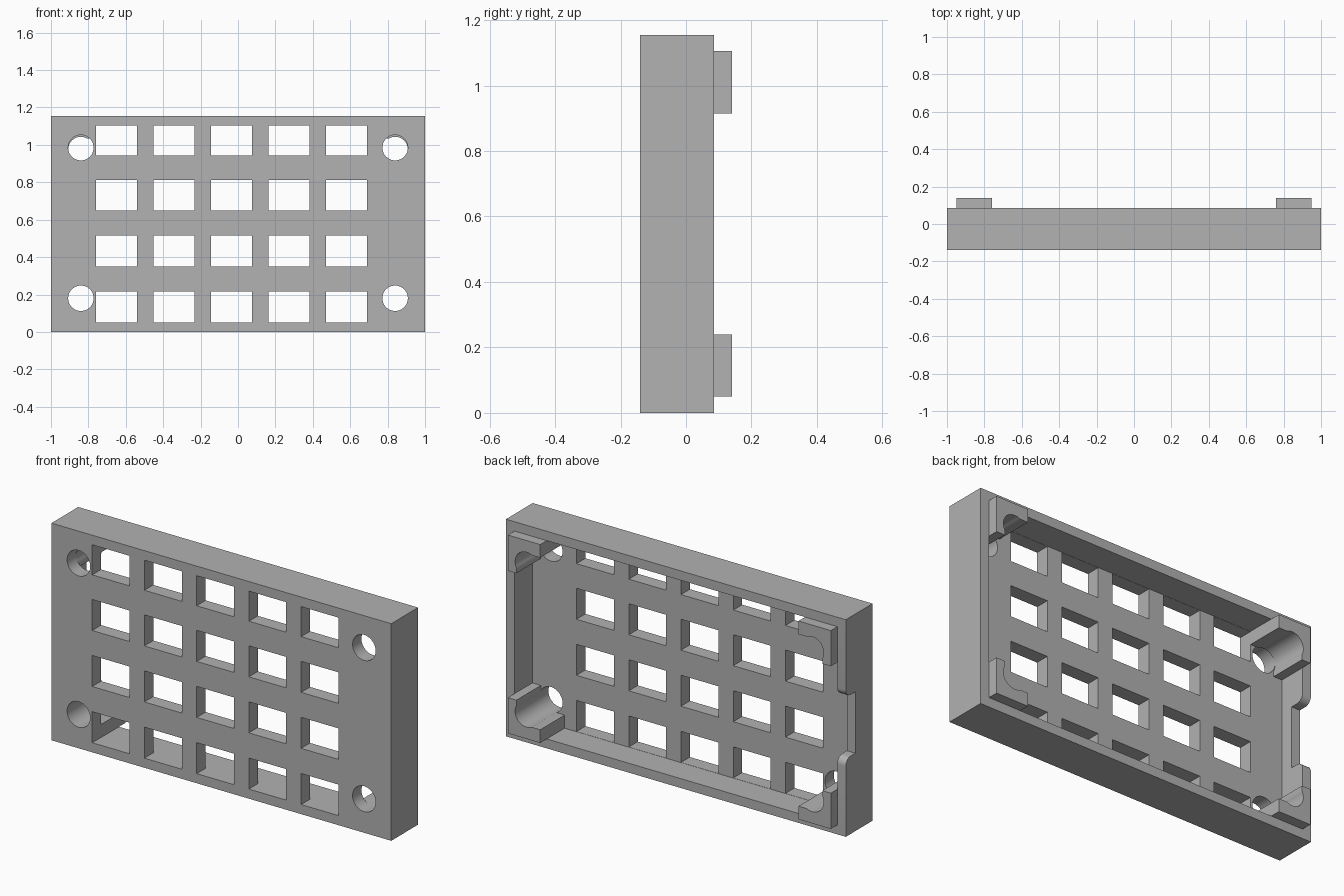
import bpy, bmesh, math

if "Cube" in bpy.data.objects:
    bpy.data.objects.remove(bpy.data.objects["Cube"], do_unlink=True)

HEIGHT, FRONT, BACK = 1.155, -0.14, 0.085
FLOOR, POST_TOP = -0.065, 0.14          # inner face of the front plate, end of the posts
MID = HEIGHT / 2
BORE_X, BORE_Z, BORE_R = 0.84, 0.18, 0.068

grey = bpy.data.materials.new("plain grey")
grey.use_nodes = True
grey.diffuse_color = (0.445, 0.445, 0.445, 1)
grey.node_tree.nodes["Principled BSDF"].inputs["Base Color"].default_value = grey.diffuse_color


def prism(bm, outline, axis, lo, hi):
    """Extrude a closed outline along x (points y, z) or y (points x, z)."""
    def place(p, d):
        return (d, p[0], p[1]) if axis == "x" else (p[0], d, p[1])
    a = [bm.verts.new(place(p, lo)) for p in outline]
    b = [bm.verts.new(place(p, hi)) for p in outline]
    bm.faces.new(a)
    bm.faces.new(b[::-1])
    for i in range(len(a)):
        j = (i + 1) % len(a)
        bm.faces.new((a[i], b[i], b[j], a[j]))


def rect(x0, x1, z0, z1):
    return [(x0, z0), (x1, z0), (x1, z1), (x0, z1)]


def arc(cx, cz, r, start, end, n):
    angles = [math.radians(start + (end - start) * i / n) for i in range(n + 1)]
    return [(cx + r * math.cos(t), cz + r * math.sin(t)) for t in angles]


def make(name, shapes):
    bm = bmesh.new()
    for shape in shapes:
        prism(bm, *shape)
    bmesh.ops.recalc_face_normals(bm, faces=bm.faces)
    mesh = bpy.data.meshes.new(name)
    bm.to_mesh(mesh)
    bm.free()
    mesh.materials.append(grey)
    ob = bpy.data.objects.new(name, mesh)
    bpy.context.collection.objects.link(ob)
    return ob


def select(ob):
    bpy.ops.object.select_all(action="DESELECT")
    ob.select_set(True)
    bpy.context.view_layer.objects.active = ob


def cut(ob, name, shapes):
    cutter = make(name, shapes)
    cutter.hide_render = True
    mod = ob.modifiers.new(name, "BOOLEAN")
    mod.operation, mod.solver, mod.object = "DIFFERENCE", "EXACT", cutter
    select(ob)
    bpy.ops.object.modifier_apply(modifier=name)
    bpy.data.objects.remove(cutter, do_unlink=True)


# Shallow case, open at the back
case = make("case", [(rect(-1, 1, 0, HEIGHT), "y", FRONT, BACK)])
cut(case, "cavity", [(rect(-0.95, 0.95, 0.05, 1.105), "y", FLOOR, 0.3)])

# Grid of rectangular openings in the front plate
openings = []
for x in (-0.76, -0.453, -0.145, 0.162, 0.47):
    for z in (0.051, 0.35, 0.648, 0.944):
        openings.append((rect(x, x + 0.22, z, min(z + 0.165, 1.104)), "y", -0.3, 0))
cut(case, "openings", openings)

# Round holes in the four corners
holes = []
for sx in (-1, 1):
    for z in (BORE_Z, HEIGHT + 0.01 - BORE_Z):
        holes.append((arc(sx * BORE_X, z, BORE_R, 0, 352.5, 47), "y", -0.3, 0))
cut(case, "holes", holes)

# Notch with rounded lips in the rim of one side wall
half, r, depth = 0.163, 0.04, 0.08
lower = arc(BACK - r, MID - half - r, r, 0, 90, 8)
upper = [(y, 2 * MID - z) for y, z in reversed(lower)]
notch = ([(0.3, lower[0][1])] + lower + [(BACK - depth, MID - half), (BACK - depth, MID + half)]
         + upper + [(0.3, upper[-1][1])])
cut(case, "notch", [(notch, "x", -1.1, -0.9)])

# Corner posts: an L section hollowed by the corner hole
arm_z, arm_x = 0.12, 0.90
a0 = 180 + math.degrees(math.asin((BORE_Z - arm_z) / BORE_R))
a1 = 360 + math.degrees(math.acos((arm_x - BORE_X) / BORE_R))
section = ([(0.76, 0.05), (0.95, 0.05), (0.95, 0.24), (arm_x, 0.24)]
           + arc(BORE_X, BORE_Z, BORE_R, a1, a0, 24) + [(0.76, arm_z)])
parts = [case]
for side, sx in (("left", 1), ("right", -1)):
    for level in ("lower", "upper"):
        outline = [(sx * x, z if level == "lower" else HEIGHT - z) for x, z in section]
        parts.append(make(f"{level}_{side}_post", [(outline, "y", FLOOR, POST_TOP)]))

# Smooth bores and lips, keep the edges sharp
for ob in parts:
    select(ob)
    bpy.ops.object.shade_smooth_by_angle(angle=math.radians(30))
